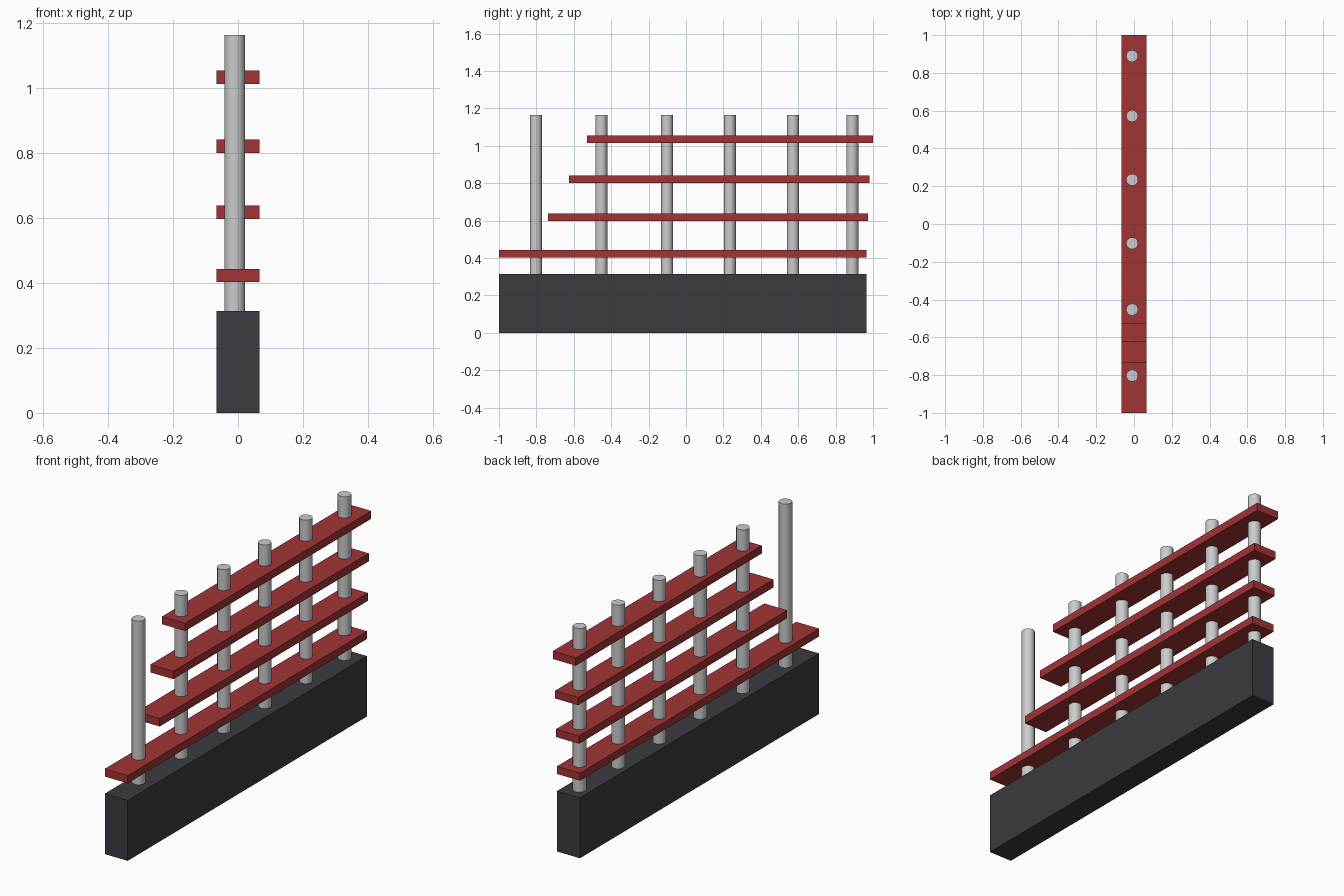
import bpy
import math

if "Cube" in bpy.data.objects:
    bpy.data.objects.remove(bpy.data.objects["Cube"])


def material(name, rgb):
    m = bpy.data.materials.new(name)
    m.diffuse_color = (*rgb, 1.0)
    m.use_nodes = True
    m.node_tree.nodes["Principled BSDF"].inputs["Base Color"].default_value = m.diffuse_color
    return m


red = material("red paint", (0.36, 0.034, 0.036))
charcoal = material("charcoal stone", (0.045, 0.043, 0.052))
steel = material("light grey metal", (0.60, 0.60, 0.60))

HALF_WIDTH = 0.066
BASE_TOP = 0.314
POST_TOP = 1.165


def box(name, y0, y1, z0, z1, mat):
    bpy.ops.mesh.primitive_cube_add(size=1, location=(0, (y0 + y1) / 2, (z0 + z1) / 2))
    ob = bpy.context.object
    ob.name = name
    ob.scale = (2 * HALF_WIDTH, y1 - y0, z1 - z0)
    bpy.ops.object.transform_apply(location=False, rotation=False, scale=True)
    ob.data.materials.append(mat)
    return ob


# Plinth
box("base_wall", -1.0, 0.965, 0.0, BASE_TOP, charcoal)

# Horizontal rails, each shorter at the front than the one below
rails = [(-1.0, 0.965, 0.403, 0.443),
         (-0.737, 0.973, 0.598, 0.639),
         (-0.625, 0.980, 0.801, 0.842),
         (-0.528, 1.0, 1.014, 1.055)]
for i, (y0, y1, z0, z1) in enumerate(rails, 1):
    box(f"rail_{i}", y0, y1, z0, z1, red)

# Round posts running through the rails
for i, y in enumerate((-0.803, -0.453, -0.102, 0.234, 0.572, 0.889), 1):
    bpy.ops.mesh.primitive_cylinder_add(
        vertices=12, radius=0.032, depth=POST_TOP - BASE_TOP,
        location=(-0.01, y, (POST_TOP + BASE_TOP) / 2))
    post = bpy.context.object
    post.name = f"post_{i}"
    post.data.materials.append(steel)
    bpy.ops.object.shade_smooth_by_angle(angle=math.radians(40))
